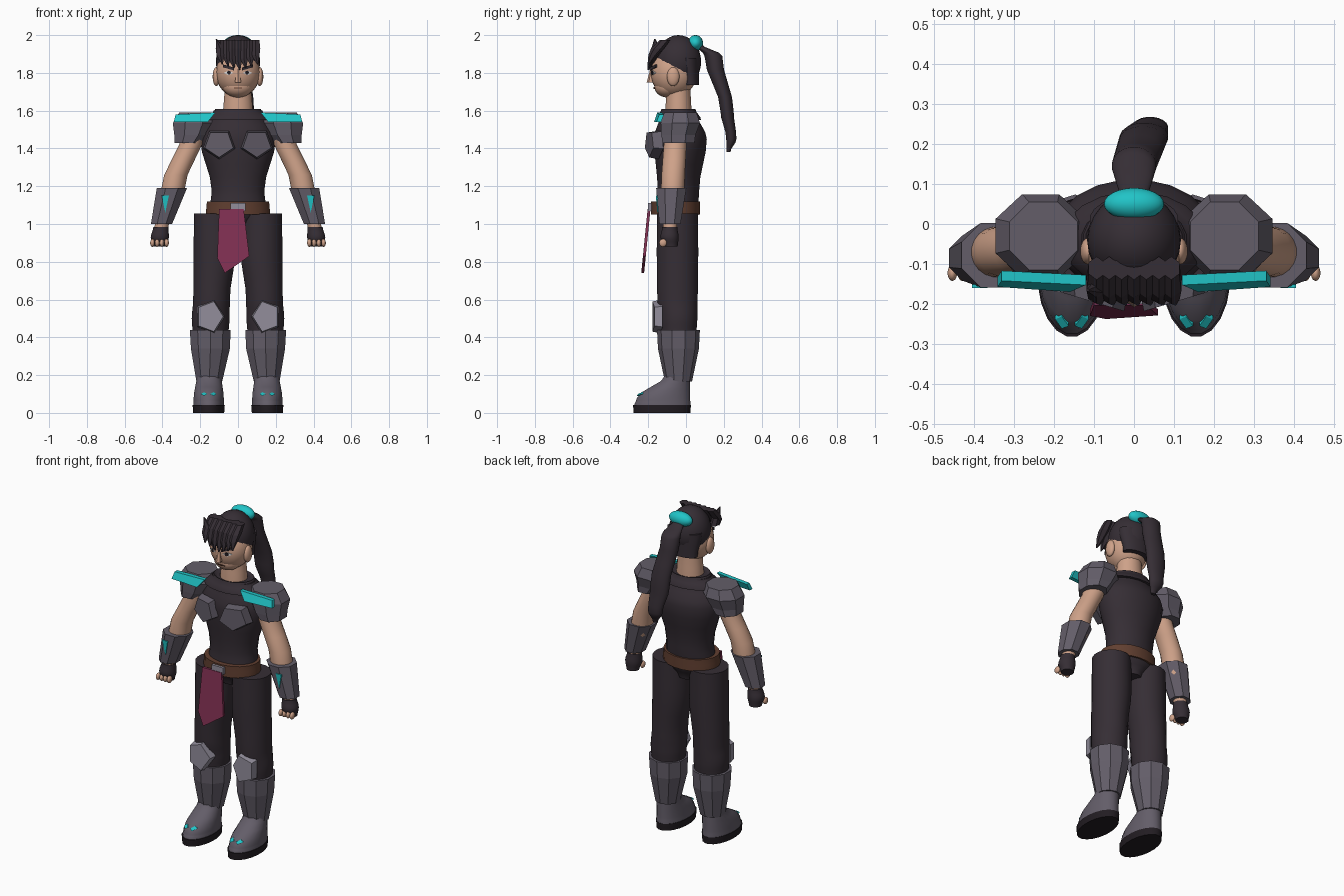
import bpy, bmesh, math
from mathutils import Matrix

cube = bpy.data.objects.get("Cube")
if cube:
    bpy.data.objects.remove(cube, do_unlink=True)


def material(name, red, green, blue):
    m = bpy.data.materials.new(name)
    m.use_nodes = True
    m.diffuse_color = (red, green, blue, 1)
    bsdf = next(n for n in m.node_tree.nodes if n.type == 'BSDF_PRINCIPLED')
    bsdf.inputs["Base Color"].default_value = m.diffuse_color
    return m


charcoal = material("charcoal cloth", .036, .027, .035)
sole_black = material("sole black", .016, .012, .016)
armour = material("armour grey", .125, .11, .14)
pale = material("pale steel", .29, .27, .33)
skin = material("skin", .62, .36, .25)
cyan = material("cyan", .015, .55, .57)
wine = material("wine cloth", .22, .03, .085)
leather = material("leather", .12, .05, .03)
white = material("eye white", .75, .73, .72)


def finish(bm, name, mat, smooth):
    bmesh.ops.recalc_face_normals(bm, faces=bm.faces)
    mesh = bpy.data.meshes.new(name)
    bm.to_mesh(mesh)
    bm.free()
    mesh.materials.append(mat)
    ob = bpy.data.objects.new(name, mesh)
    bpy.context.collection.objects.link(ob)
    if smooth:
        bpy.ops.object.select_all(action='DESELECT')
        ob.select_set(True)
        bpy.context.view_layer.objects.active = ob
        bpy.ops.object.shade_smooth_by_angle(angle=math.radians(45))


def bridge(bm, loops):
    """Join successive vertex loops and cap both ends."""
    for low, high in zip(loops, loops[1:]):
        for i in range(len(low)):
            bm.faces.new((low[i - 1], low[i], high[i], high[i - 1]))
    bm.faces.new(loops[0])
    bm.faces.new(loops[-1])


def ring(z, wide, deep=None, x=0, y=-.04):
    return x, y, z, wide, deep or wide


def eased(rings, steps=4):
    """Add rings between the given ones along a soft S curve."""
    result = [rings[0]]
    for low, high in zip(rings, rings[1:]):
        for step in range(1, steps + 1):
            t = step / steps
            soft = (1 - math.cos(math.pi * t)) / 2
            mixed = [a + (b - a) * soft for a, b in zip(low, high)]
            mixed[2] = low[2] + (high[2] - low[2]) * t
            result.append(mixed)
    return result


def loft(name, mat, *rings, sides=20, side=1, smooth=True):
    bm = bmesh.new()
    half = math.pi / sides
    loops = []
    for x, y, z, wide, deep in (eased(rings) if smooth else rings):
        loop = []
        for i in range(sides):
            angle = math.tau * i / sides + half
            loop.append(bm.verts.new((side * (x + wide * math.cos(angle) / math.cos(half)),
                                      y + deep * math.sin(angle) / math.cos(half), z)))
        loops.append(loop)
    bridge(bm, loops)
    finish(bm, name, mat, smooth)


def polygon(x, z, wide, high, sides=4, turn=0.0):
    angles = [math.tau * i / sides + turn for i in range(sides)]
    return [(x + wide * math.cos(a), z + high * math.sin(a)) for a in angles]


def plate(name, mat, outline, depth, thick, yaw=0, tilt=0, curve=0, inset=1, side=1):
    """Raise an (x, z) outline forward from a turned, tilted or curved base."""
    bm = bmesh.new()
    cx = sum(x for x, z in outline) / len(outline)
    cz = sum(z for x, z in outline) / len(outline)
    loops = []
    for scale, raised in ((1, 0), (inset, thick)):
        loop = []
        for x, z in outline:
            dx, dz = (x - cx) * scale, (z - cz) * scale
            y = depth + yaw * dx + tilt * dz + curve * dx * dx - raised
            loop.append(bm.verts.new((side * (cx + dx), y, cz + dz)))
        loops.append(loop)
    bridge(bm, loops)
    finish(bm, name, mat, False)


def ball(name, mat, centre, radii):
    bm = bmesh.new()
    bmesh.ops.create_uvsphere(bm, u_segments=24, v_segments=16, radius=1,
                              matrix=Matrix.Translation(centre) @ Matrix.Diagonal((*radii, 1)))
    finish(bm, name, mat, True)


up, down = math.pi / 2, -math.pi / 2

# Torso, collar, belt and sash
loft("torso", charcoal, ring(z=1.06, wide=.15, deep=.11, y=-.05),
     ring(z=1.18, wide=.14, deep=.11), ring(z=1.45, wide=.2, deep=.14, y=-.03),
     ring(z=1.6, wide=.13, deep=.09))
loft("collar", charcoal, ring(z=1.55, wide=.18, deep=.12), ring(z=1.61, wide=.12, deep=.09),
     ring(z=1.59, wide=.08, deep=.07))
loft("belt", leather, ring(z=1.05, wide=.17, deep=.13, y=-.055),
     ring(z=1.12, wide=.165, deep=.13, y=-.055))
loft("pelvis", charcoal, ring(z=.97, wide=.06, deep=.07), ring(z=1.07, wide=.15, deep=.11))
plate("buckle", pale, polygon(x=0, z=1.09, wide=.055, high=.03, turn=up / 2),
      depth=-.18, thick=.02)
plate("sash", wine, [(-.1, 1.08), (.03, 1.08), (.06, .83), (-.07, .74), (-.11, .82)],
      depth=-.205, thick=.015, tilt=.1)

# Neck and head
loft("neck", skin, ring(z=1.56, wide=.08, deep=.07), ring(z=1.74, wide=.07, deep=.063))
ball("head", skin, (0, -.065, 1.8), (.117, .122, .13))
ball("jaw", skin, (0, -.1, 1.73), (.08, .068, .06))
loft("nose", skin, ring(z=1.75, wide=.016, deep=.02, y=-.185),
     ring(z=1.82, wide=.008, y=-.18), sides=6, smooth=False)
plate("mouth", leather, polygon(x=0, z=1.72, wide=.03, high=.004), depth=-.165, thick=.006)

# Hair
ball("hair_cap", charcoal, (0, -.04, 1.86), (.117, .12, .14))
loft("back_hair", charcoal, ring(z=1.735, wide=.09, deep=.045, y=.025),
     ring(z=1.88, wide=.11, deep=.06, y=.01))
for i in range(-3, 4):
    x = i * .031
    tip = 1.815 + abs(i) * .01
    loft(f"fringe_strand_{i + 4}", charcoal, ring(z=tip, wide=.003, x=x + .01, y=-.2),
         ring(z=tip + .05, wide=.021, x=x, y=-.175),
         ring(z=1.93, wide=.025, deep=.03, x=x, y=-.15),
         ring(z=1.975, wide=.02, deep=.025, x=x, y=-.11), sides=6, smooth=False)
loft("raised_tuft", charcoal, ring(z=1.87, wide=.02, deep=.03, x=-.09, y=-.15),
     ring(z=1.93, wide=.02, x=-.095, y=-.16),
     ring(z=1.98, wide=.003, x=-.115, y=-.165), sides=6, smooth=False)
loft("ponytail", charcoal, ring(z=1.38, wide=.015, deep=.01, x=.05, y=.225),
     ring(z=1.45, wide=.045, deep=.027, x=.04, y=.24),
     ring(z=1.6, wide=.06, deep=.035, x=.025, y=.217),
     ring(z=1.89, wide=.055, deep=.047, y=.145),
     ring(z=1.955, wide=.03, deep=.02, y=.06))
ball("hair_tie", cyan, (0, .05, 1.958), (.075, .04, .042))

for label, side in (("left", 1), ("right", -1)):
    # Ears, eyes and brows
    ball(f"{label}_ear", skin, (side * .115, -.068, 1.78), (.019, .033, .05))
    plate(f"{label}_eye", white, polygon(x=.05, z=1.8, wide=.026, high=.012),
          depth=-.174, thick=.004, yaw=.5, curve=4, side=side)
    plate(f"{label}_iris", sole_black, polygon(x=.048, z=1.801, wide=.01, high=.011, sides=8),
          depth=-.174, thick=.007, yaw=.5, curve=4, side=side)
    plate(f"{label}_brow", charcoal, [(.02, 1.812), (.08, 1.83), (.08, 1.845), (.02, 1.828)],
          depth=-.172, thick=.009, yaw=.5, curve=4, side=side)

    # Chest and shoulder armour
    plate(f"{label}_chest_plate", armour,
          polygon(x=.1, z=1.425, wide=.09, high=.082, sides=5, turn=down),
          depth=-.145, thick=.05, yaw=.3, inset=.88, side=side)
    loft(f"{label}_shoulder_pad", armour, ring(z=1.43, wide=.07, deep=.085, x=.265),
         ring(z=1.47, wide=.09, x=.247), ring(z=1.535, wide=.112, deep=.104, x=.233, y=-.03),
         ring(z=1.59, wide=.085, x=.226, y=-.03), sides=8, side=side, smooth=False)
    plate(f"{label}_shoulder_trim", cyan, [(.12, 1.59), (.33, 1.58), (.34, 1.54), (.16, 1.54)],
          depth=-.13, thick=.025, yaw=.07, tilt=.4, side=side)

    # Arms, bracers and gloves
    loft(f"{label}_arm", skin, ring(z=.97, wide=.035, x=.408, y=-.085),
         ring(z=1.18, wide=.062, x=.345, y=-.07), ring(z=1.5, wide=.06, x=.235, y=-.055),
         side=side)
    loft(f"{label}_bracer", armour, ring(z=1, wide=.056, x=.405, y=-.085),
         ring(z=1.19, wide=.08, x=.35, y=-.078), sides=8, side=side, smooth=False)
    plate(f"{label}_bracer_inlay", cyan,
          polygon(x=.385, z=1.12, wide=.022, high=.06, sides=3, turn=down),
          depth=-.148, thick=.009, tilt=-.09, side=side)
    loft(f"{label}_glove", charcoal, ring(z=.88, wide=.036, x=.415, y=-.08),
         ring(z=.93, wide=.048, x=.414, y=-.087), ring(z=.985, wide=.04, x=.408, y=-.086),
         side=side)
    for i in range(4):
        ball(f"{label}_finger_{i + 1}", skin, (side * (.378 + i * .025), -.122, .9),
             (.012, .02, .021))

    # Trousers, knee guard and greave
    loft(f"{label}_trouser_leg", charcoal, ring(z=.42, wide=.095, x=.145),
         ring(z=.5, wide=.1, x=.145), ring(z=.6, wide=.097, deep=.107, x=.14, y=-.045),
         ring(z=.85, wide=.11, x=.125, y=-.045), ring(z=1.055, wide=.108, x=.125, y=-.045),
         side=side)
    plate(f"{label}_knee_guard", pale,
          polygon(x=.15, z=.51, wide=.08, high=.093, sides=5, turn=math.pi),
          depth=-.14, thick=.04, curve=4, inset=.9, side=side)
    loft(f"{label}_greave", armour, ring(z=.165, wide=.068, x=.152),
         ring(z=.34, wide=.103, x=.146), ring(z=.44, wide=.108, x=.147),
         sides=10, side=side, smooth=False)

    # Boot
    loft(f"{label}_sole", sole_black, ring(z=0, wide=.082, deep=.15, x=.155, y=-.127),
         ring(z=.042, wide=.085, deep=.153, x=.155, y=-.127), side=side)
    loft(f"{label}_boot", armour, ring(z=.04, wide=.082, deep=.149, x=.155, y=-.125),
         ring(z=.075, wide=.08, deep=.142, x=.155, y=-.12),
         ring(z=.2, wide=.065, x=.153, y=-.045), side=side)
    for spot, way in (("inner", -1), ("outer", 1)):
        plate(f"{label}_boot_{spot}_inlay", cyan,
              polygon(x=.155 + way * .025, z=.1, wide=.017, high=.01),
              depth=-.237, thick=.009, yaw=way * .5, tilt=1.5, side=side)
